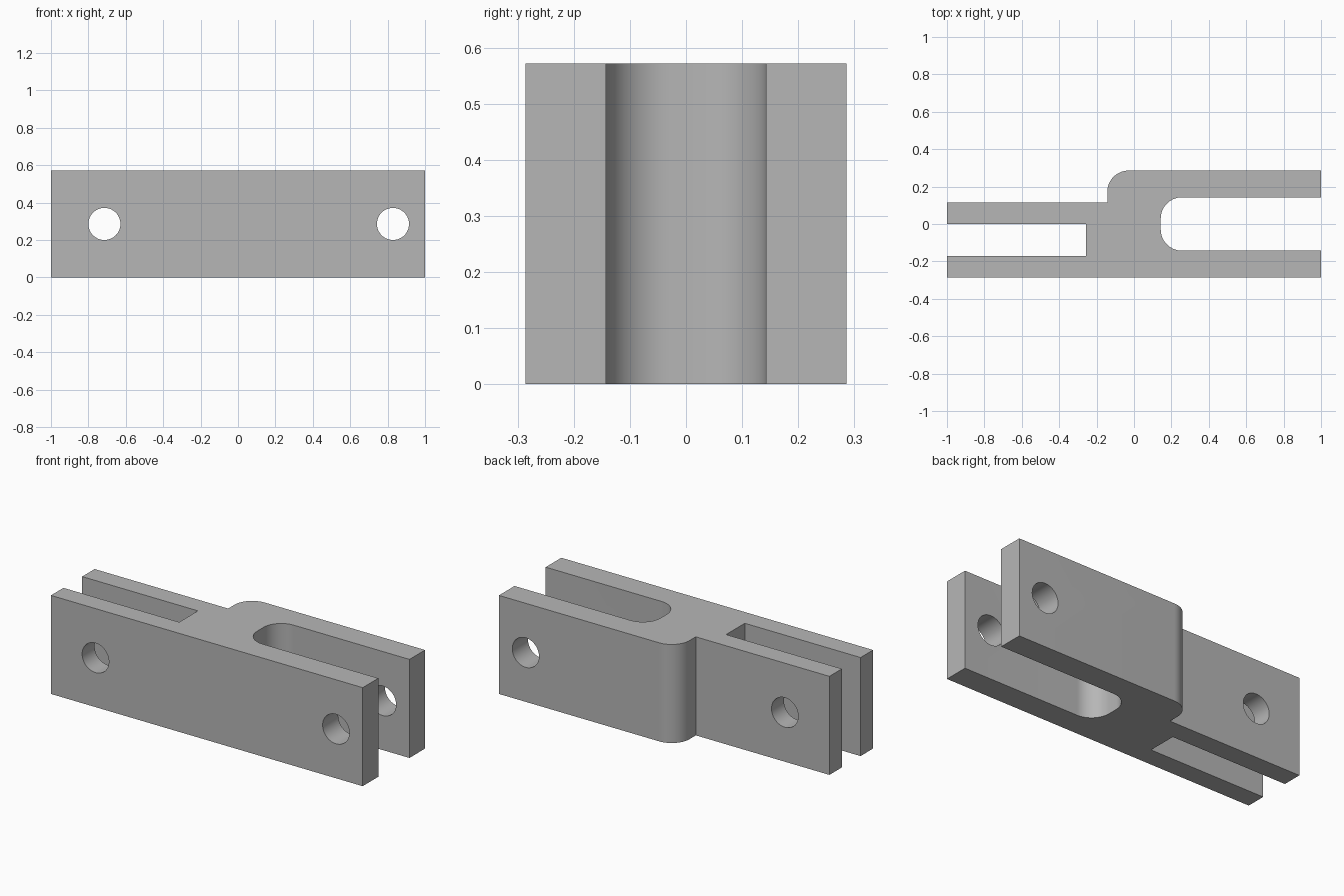
import bpy
import bmesh
from math import sin, cos, radians, pi

cube = bpy.data.objects.get("Cube")
if cube:
    bpy.data.objects.remove(cube, do_unlink=True)

U = 1 / 35            # one design unit
HEIGHT = 20 * U

grey = bpy.data.materials.new("plain grey")
grey.use_nodes = True
colour = (0.47, 0.47, 0.47, 1)
grey.diffuse_color = colour
grey.node_tree.nodes["Principled BSDF"].inputs["Base Color"].default_value = colour


def arc(cx, cy, r, start, end, steps=16):
    """Points along a rounded corner, angles in degrees."""
    angles = [radians(start + (end - start) * i / steps) for i in range(steps + 1)]
    return [(cx + r * cos(a), cy + r * sin(a)) for a in angles]


def mesh_object(name, bm):
    bmesh.ops.recalc_face_normals(bm, faces=bm.faces)
    mesh = bpy.data.meshes.new(name)
    bm.to_mesh(mesh)
    bm.free()
    mesh.materials.append(grey)
    obj = bpy.data.objects.new(name, mesh)
    bpy.context.collection.objects.link(obj)
    return obj


# Double fork link: plan outline, counter-clockwise from the front left corner
outline = [(-35, -10), (35, -10), (35, -5)]
outline += arc(9, -1, 4, 270, 180)            # wide slot, rounded floor
outline += arc(9, 1, 4, 180, 90)
outline += [(35, 5), (35, 10)]
outline += arc(-1, 6, 4, 90, 180)             # rounded shoulder
outline += [(-5, 4), (-35, 4), (-35, 0)]
outline += [(-9, 0), (-9, -6), (-35, -6)]     # narrow square slot

bm = bmesh.new()
base = bm.faces.new([bm.verts.new((x * U, y * U, 0)) for x, y in outline])
top = bmesh.ops.extrude_face_region(bm, geom=[base])["geom"]
bmesh.ops.translate(bm, vec=(0, 0, HEIGHT),
                    verts=[v for v in top if isinstance(v, bmesh.types.BMVert)])
link = mesh_object("double_fork_link", bm)

# Pin holes through both pairs of arms
for side, x in (("right", -25), ("left", 29)):
    bm = bmesh.new()
    bmesh.ops.create_cone(bm, cap_ends=True, segments=64,
                          radius1=3 * U, radius2=3 * U, depth=1)
    cutter = mesh_object(side + "_pin_hole_cutter", bm)
    cutter.rotation_euler.x = pi / 2
    cutter.location = (x * U, 0, HEIGHT / 2)
    cutter.hide_render = True
    bpy.context.view_layer.update()
    cut = link.modifiers.new(side + " pin hole", "BOOLEAN")
    cut.operation = "DIFFERENCE"
    cut.solver = "EXACT"
    cut.object = cutter
    bpy.context.view_layer.objects.active = link
    bpy.ops.object.modifier_apply(modifier=cut.name)
    bpy.data.objects.remove(cutter, do_unlink=True)

# Smooth curved walls, sharp edges elsewhere
bpy.ops.object.select_all(action="DESELECT")
link.select_set(True)
bpy.context.view_layer.objects.active = link
bpy.ops.object.shade_smooth_by_angle(angle=radians(30))
